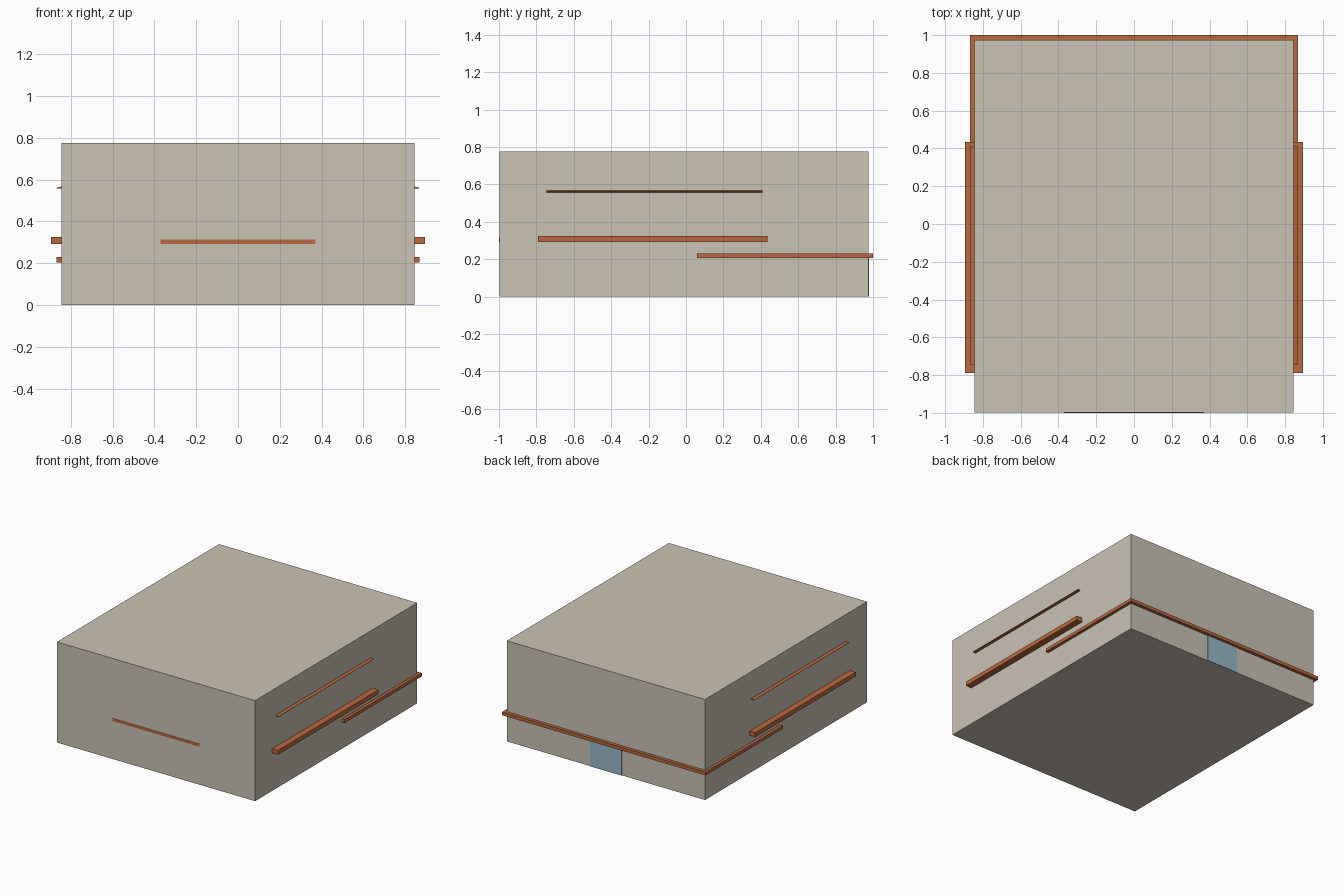
import bpy
import bmesh

cube = bpy.data.objects.get("Cube")
if cube:
    bpy.data.objects.remove(cube, do_unlink=True)


def material(name, rgb):
    mat = bpy.data.materials.new(name)
    mat.use_nodes = True
    mat.diffuse_color = (*rgb, 1)
    mat.node_tree.nodes["Principled BSDF"].inputs["Base Color"].default_value = (*rgb, 1)
    return mat


stone = material("warm grey wall", (0.59, 0.54, 0.46))
copper = material("copper orange trim", (0.48, 0.14, 0.05))
glass = material("pale blue glass", (0.31, 0.48, 0.58))


def extrude_outline(name, outline, offset, mat):
    """Make a solid by sweeping a closed outline along an offset."""
    bm = bmesh.new()
    face = bm.faces.new([bm.verts.new(p) for p in outline])
    result = bmesh.ops.extrude_face_region(bm, geom=[face])
    moved = [g for g in result["geom"] if isinstance(g, bmesh.types.BMVert)]
    bmesh.ops.translate(bm, verts=moved, vec=offset)
    bmesh.ops.recalc_face_normals(bm, faces=bm.faces)
    mesh = bpy.data.meshes.new(name)
    bm.to_mesh(mesh)
    bm.free()
    mesh.materials.append(mat)
    obj = bpy.data.objects.new(name, mesh)
    bpy.context.collection.objects.link(obj)
    return obj


def box(name, x, y, z, mat):
    outline = [(x[0], y[0], z[0]), (x[1], y[0], z[0]),
               (x[1], y[1], z[0]), (x[0], y[1], z[0])]
    return extrude_outline(name, outline, (0, 0, z[1] - z[0]), mat)


W, FRONT, BACK, H = 0.845, -1.0, 0.975, 0.775

# Main block
box("main_block", (-W, W), (FRONT + 0.002, BACK), (0, H), stone)

# Band wrapping the back and the rear half of both sides
R, S = 0.868, 0.06
band = [(-R, S), (-W, S), (-W, BACK), (W, BACK),
        (W, S), (R, S), (R, 1.0), (-R, 1.0)]
extrude_outline("back_band", [(x, y, 0.205) for x, y in band], (0, 0, 0.025), copper)

# Side ledges and slim tapered strips above them
for side, s in (("left", 1), ("right", -1)):
    box(side + "_ledge", sorted((s * W, s * 0.895)), (-0.79, 0.435), (0.292, 0.325), copper)
    wedge = [(W, 0.557), (R, 0.559), (R, 0.561), (W, 0.567)]
    extrude_outline(side + "_strip", [(s * x, -0.745, z) for x, z in wedge],
                    (0, 1.155, 0), copper)

# Flush stripe on the front
box("front_stripe", (-0.37, 0.37), (FRONT, FRONT + 0.003), (0.293, 0.315), copper)

# Glass door under the band at the back
box("back_door", (-0.135, 0.135), (BACK - 0.002, BACK + 0.004), (0, 0.205), glass)
